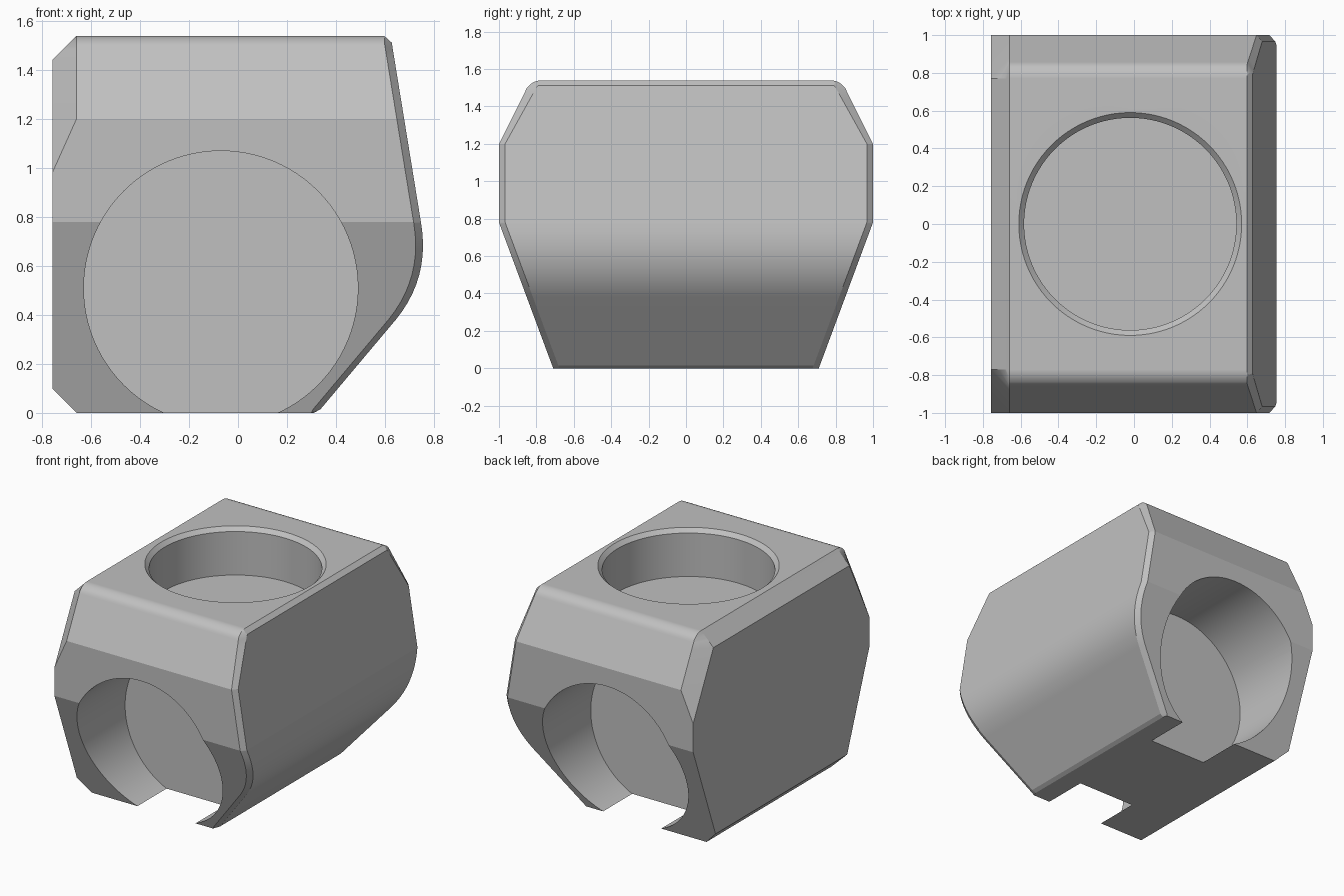
import bpy, bmesh, math
from mathutils import Matrix, Vector

old = bpy.data.objects.get("Cube")
if old:
    bpy.data.objects.remove(old, do_unlink=True)

grey = bpy.data.materials.new("plain grey")
grey.use_nodes = True
colour = (0.53, 0.53, 0.53, 1)
grey.diffuse_color = colour
grey.node_tree.nodes["Principled BSDF"].inputs["Base Color"].default_value = colour

TOP, LEFT, CHAMFER, BEVEL = 1.54, -0.757, 0.097, 0.03
ARC_Y, ARC_Z, ARC_R = 0.77, 1.44, 0.1


def interp(z, table):
    """Linear lookup in a list of (z, value) pairs."""
    for (z0, v0), (z1, v1) in zip(table, table[1:]):
        if z <= z1:
            return v0 + (v1 - v0) * (z - z0) / (z1 - z0)
    return table[-1][1]


def make_object(name, bm):
    bmesh.ops.recalc_face_normals(bm, faces=bm.faces)
    mesh = bpy.data.meshes.new(name)
    bm.to_mesh(mesh)
    bm.free()
    mesh.materials.append(grey)
    obj = bpy.data.objects.new(name, mesh)
    bpy.context.collection.objects.link(obj)
    return obj


def loft(bm, rings):
    """Skin a stack of closed rings and cap both ends."""
    rows = [[bm.verts.new(p) for p in ring] for ring in rings]
    n = len(rows[0])
    for a, b in zip(rows, rows[1:]):
        for i in range(n):
            j = (i + 1) % n
            bm.faces.new((a[i], a[j], b[j], b[i]))
    bm.faces.new(rows[0][::-1])
    bm.faces.new(rows[-1])


# Bulged right-hand profile: straight foot, rounded belly, sloping upper flank
belly = [Vector((0.38, 0.644)), Vector((0.552, 0.785)), Vector((0.774, 0.748))]
curve = []
for i in range(11):
    t = i / 10
    curve.append(tuple(belly[0] * (1 - t) ** 2 + belly[1] * 2 * t * (1 - t) + belly[2] * t * t))
flank = [(0, 0.31), (0.015, 0.337)] + curve + [(1.512, 0.628), (TOP, 0.597)]
flank_side = [(0, 0.3)] + [(z, x - BEVEL) for z, x in flank[1:-1]] + [(TOP, 0.597)]
back_edge = [(0, LEFT + CHAMFER), (CHAMFER, LEFT), (TOP - CHAMFER, LEFT), (TOP, LEFT + CHAMFER)]


def half_width(z):
    """Half depth of the body: splayed, upright, sloped, then rounded shoulder."""
    if z > ARC_Z + ARC_R * 0.448:
        return ARC_Y + math.sqrt(max(0, ARC_R ** 2 - (z - ARC_Z) ** 2))
    return interp(z, [(0, 0.71), (0.78, 1), (1.2, 1), (1.5, 0.85)])


def section(z):
    """Horizontal eight-point outline with chamfered corners."""
    w = half_width(z)
    xr, xs = interp(z, flank), interp(z, flank_side)
    inset = 0.033 if z < 1.2 else interp(z, [(1.2, 0.033), (1.512, 0.05), (TOP, 0)])
    xl = interp(z, back_edge)
    yl = min(w, max(ARC_Y, 0.892 - 0.5 * (z - 1.2))) if z > 0.984 else w
    xw = xl if z <= 0.984 else interp(z, [(0.984, LEFT), (1.2, LEFT + CHAMFER), (TOP, LEFT + CHAMFER)])
    half = [(xr, w - inset), (xs, w), (xw, w), (xl, yl)]
    return [(x, y, z) for x, y in half] + [(x, -y, z) for x, y in reversed(half)]


# Body: horizontal sections stacked from base to top
levels = {0, 0.78, 0.984, 1.2, CHAMFER, TOP - CHAMFER}
levels |= {z for z, _ in flank}
start = math.atan(0.5)
levels |= {ARC_Z + ARC_R * math.sin(start + (math.pi / 2 - start) * i / 8) for i in range(8)}
bm = bmesh.new()
loft(bm, [section(z) for z in sorted(levels)])
bmesh.ops.remove_doubles(bm, verts=bm.verts, dist=0.0005)
bmesh.ops.dissolve_degenerate(bm, edges=bm.edges, dist=0.0005)
body = make_object("body", bm)


def cutter(name, profile, matrix):
    """Round cutter turned from (radius, height) pairs about its own axis."""
    n = 96
    cut = bmesh.new()
    loft(cut, [[(r * math.cos(math.tau * i / n), r * math.sin(math.tau * i / n), h)
                for i in range(n)] for r, h in profile])
    bmesh.ops.transform(cut, matrix=matrix, verts=cut.verts)
    obj = make_object(name, cut)
    obj.hide_render = True
    return obj


# Top socket with chamfered rim, and two end sockets that break through the base
bore = [(0.56, 0.38), (0.56, 1.2)]
cutters = [cutter("top_socket_cutter", [(0.562, 1.2), (0.562, 1.512), (0.61, 1.56)],
                  Matrix.Translation((-0.02, 0, 0)))]
for name, side in (("front", 1), ("rear", -1)):
    place = Matrix.Translation((-0.07, 0, 0.51)) @ Matrix.Rotation(side * math.pi / 2, 4, "X")
    cutters.append(cutter(name + "_socket_cutter", bore, place))

bpy.context.view_layer.objects.active = body
for tool in cutters:
    mod = body.modifiers.new("socket", "BOOLEAN")
    mod.operation = "DIFFERENCE"
    mod.solver = "EXACT"
    mod.object = tool
    bpy.ops.object.modifier_apply(modifier=mod.name)
    bpy.data.objects.remove(tool, do_unlink=True)

# Smooth rounded areas, crisp creases
bpy.ops.object.select_all(action="DESELECT")
body.select_set(True)
bpy.ops.object.shade_smooth_by_angle(angle=math.radians(15))
weighted = body.modifiers.new("weighted normals", "WEIGHTED_NORMAL")
weighted.keep_sharp = True
